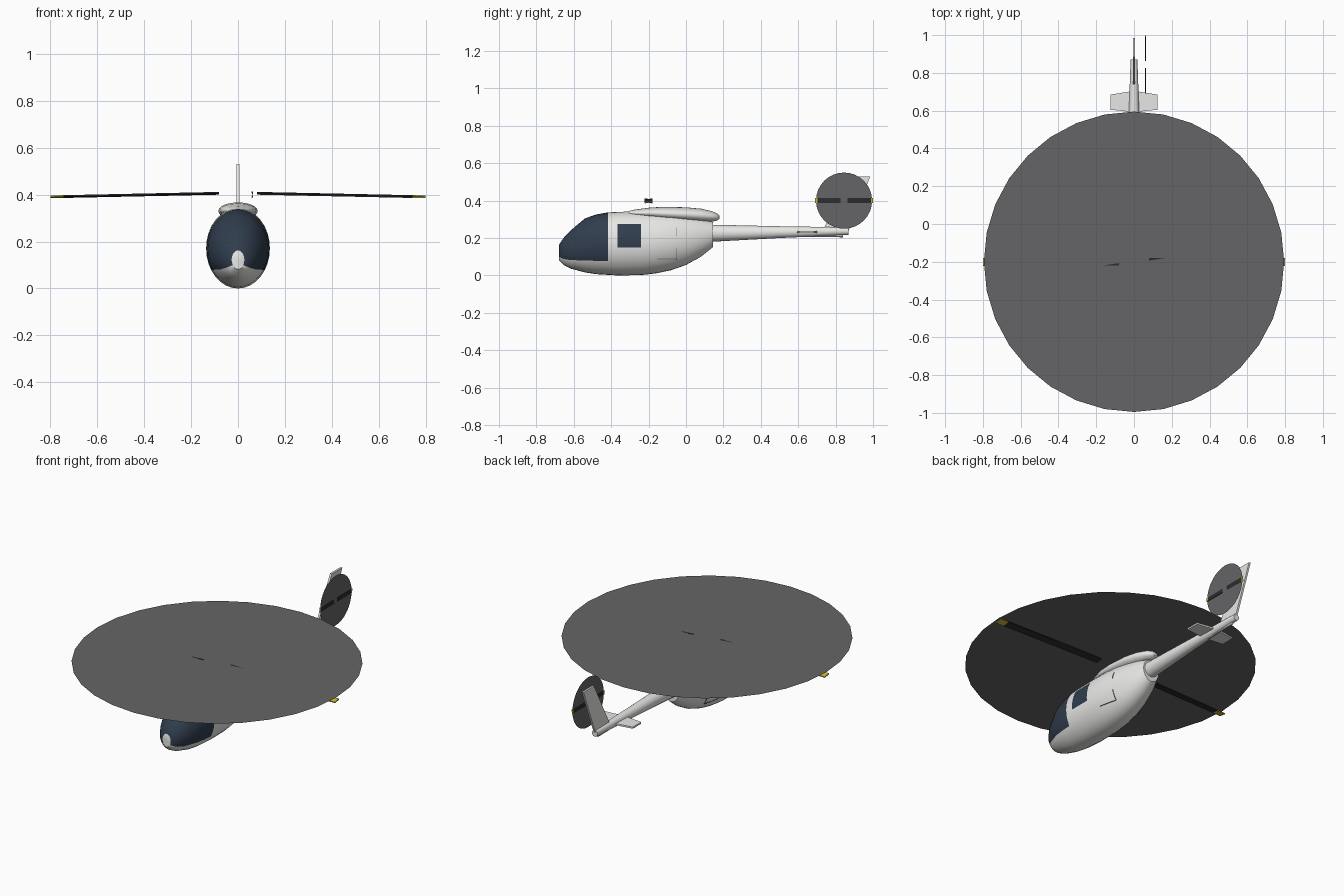
import bpy, bmesh
from math import sin, cos, pi, radians
from mathutils import Matrix, Vector

cube = bpy.data.objects.get("Cube")
if cube:
    bpy.data.objects.remove(cube)


def material(name, rgb):
    m = bpy.data.materials.new(name)
    m.use_nodes = True
    m.diffuse_color = (*rgb, 1)
    m.node_tree.nodes["Principled BSDF"].inputs["Base Color"].default_value = (*rgb, 1)
    return m


WHITE = material("white paint", (0.8, 0.8, 0.78))
GLASS = material("dark blue glass", (0.03, 0.047, 0.075))
DISC = material("rotor blur grey", (0.13, 0.13, 0.135))
BLACK = material("blade black", (0.025, 0.025, 0.027))
YELLOW = material("tip yellow", (0.6, 0.47, 0.04))
SEAM = material("seam grey", (0.2, 0.2, 0.2))


def finish(name, bm, mats, smooth=None):
    bmesh.ops.recalc_face_normals(bm, faces=bm.faces)
    mesh = bpy.data.meshes.new(name)
    bm.to_mesh(mesh)
    bm.free()
    for m in mats:
        mesh.materials.append(m)
    ob = bpy.data.objects.new(name, mesh)
    bpy.context.collection.objects.link(ob)
    if smooth:
        bpy.ops.object.select_all(action="DESELECT")
        ob.select_set(True)
        bpy.context.view_layer.objects.active = ob
        bpy.ops.object.shade_smooth_by_angle(angle=radians(smooth))
    return ob


def skin(rings, rule=None):
    """Join closed rings of points into a capped skin."""
    bm = bmesh.new()
    loops = [[bm.verts.new(p) for p in ring] for ring in rings]
    n = len(loops[0])
    for i in range(len(loops) - 1):
        a, b = loops[i], loops[i + 1]
        for j in range(n):
            k = (j + 1) % n
            f = bm.faces.new((a[j], a[k], b[k], b[j]))
            if rule:
                f.material_index = rule(i, j)
    bm.faces.new(loops[0])
    bm.faces.new(loops[-1])
    return bm


def ovals(sections, n):
    """Sections are y, bottom, top, half width."""
    return [[(w * cos(2 * pi * j / n), y, (lo + hi) / 2 + (hi - lo) / 2 * sin(2 * pi * j / n))
             for j in range(n)] for y, lo, hi, w in sections]


# Fuselage with windscreen and side windows
SEG = 32
body = [
    (-0.68, 0.082, 0.162, 0.027), (-0.655, 0.056, 0.2, 0.062),
    (-0.615, 0.036, 0.242, 0.088), (-0.54, 0.016, 0.305, 0.118),
    (-0.48, 0.007, 0.326, 0.129), (-0.417, 0.003, 0.337, 0.134),
    (-0.365, 0.0, 0.34, 0.136), (-0.24, 0.002, 0.342, 0.136),
    (-0.16, 0.011, 0.341, 0.132), (-0.08, 0.028, 0.336, 0.121),
    (0.0, 0.056, 0.325, 0.104), (0.08, 0.1, 0.308, 0.08),
    (0.145, 0.152, 0.285, 0.053)]
bm = skin(ovals(body, SEG), lambda i, j: int(i < 5 and (j <= 18 or j >= 29)))
WIN_LOW, WIN_HIGH = 0.15, 0.275


def in_window_band(f):
    return -0.365 < f.calc_center_median().y < -0.24


for z in (WIN_LOW, WIN_HIGH):
    faces = [f for f in bm.faces if in_window_band(f)]
    edges = {e for f in faces for e in f.edges}
    verts = {v for f in faces for v in f.verts}
    bmesh.ops.bisect_plane(bm, geom=faces + list(edges) + list(verts),
                           plane_co=(0, 0, z), plane_no=(0, 0, 1))
for f in bm.faces:
    if in_window_band(f) and WIN_LOW < f.calc_center_median().z < WIN_HIGH:
        f.material_index = 1
finish("fuselage", bm, [WHITE, GLASS], 40)

# Engine cowling
cowl = [
    (-0.33, 0.328, 0.338, 0.02), (-0.28, 0.315, 0.351, 0.055),
    (-0.2, 0.305, 0.362, 0.078), (-0.12, 0.295, 0.367, 0.084),
    (0.0, 0.288, 0.364, 0.08), (0.08, 0.285, 0.357, 0.066),
    (0.14, 0.288, 0.343, 0.046), (0.165, 0.293, 0.332, 0.032), (0.178, 0.302, 0.32, 0.015)]
finish("engine_cowling", skin(ovals(cowl, 24)), [WHITE], 50)

# Tail boom and the bumper below it
finish("tail_boom", skin(ovals([(0.1, 0.178, 0.272, 0.046), (0.5, 0.2, 0.263, 0.031),
                                (0.87, 0.217, 0.257, 0.018)], 20)), [WHITE], 40)
finish("tail_bumper", skin(ovals([(0.6, 0.206, 0.225, 0.006),
                                  (0.84, 0.204, 0.225, 0.006)], 8)), [WHITE], 40)

# Swept fin
outline = [(0.73, 0.24), (0.87, 0.24), (0.985, 0.53), (0.885, 0.53)]
finish("tail_fin", skin([[(x, y, z) for y, z in outline] for x in (-0.006, 0.006)]), [WHITE])

# Stabiliser through the boom
plan = [(-0.125, 0.605), (0, 0.592), (0.125, 0.605), (0.125, 0.685), (0, 0.705), (-0.125, 0.685)]
finish("stabiliser", skin([[(x, y, z) for x, y in plan] for z in (0.228, 0.238)]), [WHITE])


# Door seams lying on the fuselage side
def side_x(y, z):
    for a, b in zip(body, body[1:]):
        if a[0] <= y <= b[0]:
            t = (y - a[0]) / (b[0] - a[0])
            lo, hi, w = (a[k] + (b[k] - a[k]) * t for k in (1, 2, 3))
            s = (2 * z - lo - hi) / (hi - lo)
            return w * max(0, 1 - s * s) ** 0.5


def seam(name, start, end, side):
    rings = []
    along_y = start[0] != end[0]
    for i in range(7):
        y, z = (start[k] + (end[k] - start[k]) * i / 6 for k in (0, 1))
        x = side_x(y, z)
        offsets = [(-0.003, -1), (0.002, -1), (0.002, 1), (-0.003, 1)]
        rings.append([(side * (x + d), y + (0 if along_y else 0.002 * s),
                       z + (0.002 * s if along_y else 0)) for d, s in offsets])
    finish(name, skin(rings), [SEAM])


for label, side in (("left", 1), ("right", -1)):
    seam(label + "_door_sill_seam", (-0.155, 0.088), (-0.05, 0.088), side)
    seam(label + "_door_lower_seam", (-0.05, 0.088), (-0.05, 0.145), side)
    seam(label + "_door_upper_seam", (-0.05, 0.21), (-0.05, 0.255), side)


# Rotor blades with coloured tips, and thin spinning discs
def blade(name, stations, chord, thick, pitch, matrix):
    rings = []
    for r, z in stations:
        corners = [(-chord, -thick), (chord, -thick), (chord, thick), (-chord, thick)]
        turn = Matrix.Rotation(pitch, 3, "X")
        rings.append([matrix @ (Vector((r, 0, z)) + turn @ Vector((0, a / 2, b / 2)))
                      for a, b in corners])
    bm = skin(rings, lambda i, j: i)
    bm.faces.ensure_lookup_table()
    bm.faces[-1].material_index = 1
    finish(name, bm, [BLACK, YELLOW])


def disc(name, radius, matrix):
    bm = bmesh.new()
    bmesh.ops.create_circle(bm, cap_ends=True, segments=32, radius=radius, matrix=matrix)
    finish(name, bm, [DISC])


main = Matrix.Translation((0, -0.2, 0.41))
tail = Matrix.Translation((0.061, 0.845, 0.4)) @ Matrix.Rotation(pi / 2, 4, "Y") \
    @ Matrix.Rotation(pi / 2, 4, "Z")
disc("main_rotor_disc", 0.795, main)
disc("tail_rotor_disc", 0.15, tail)
for n, angle in (("first", 0), ("second", pi)):
    spin = Matrix.Rotation(angle, 4, "Z")
    blade("main_blade_" + n, [(0.08, -0.004), (0.745, -0.018), (0.8, -0.019)],
          0.042, 0.006, radians(8), main @ spin)
    blade("tail_blade_" + n, [(0.018, 0), (0.143, 0), (0.154, 0)],
          0.026, 0.003, radians(6), tail @ spin)
